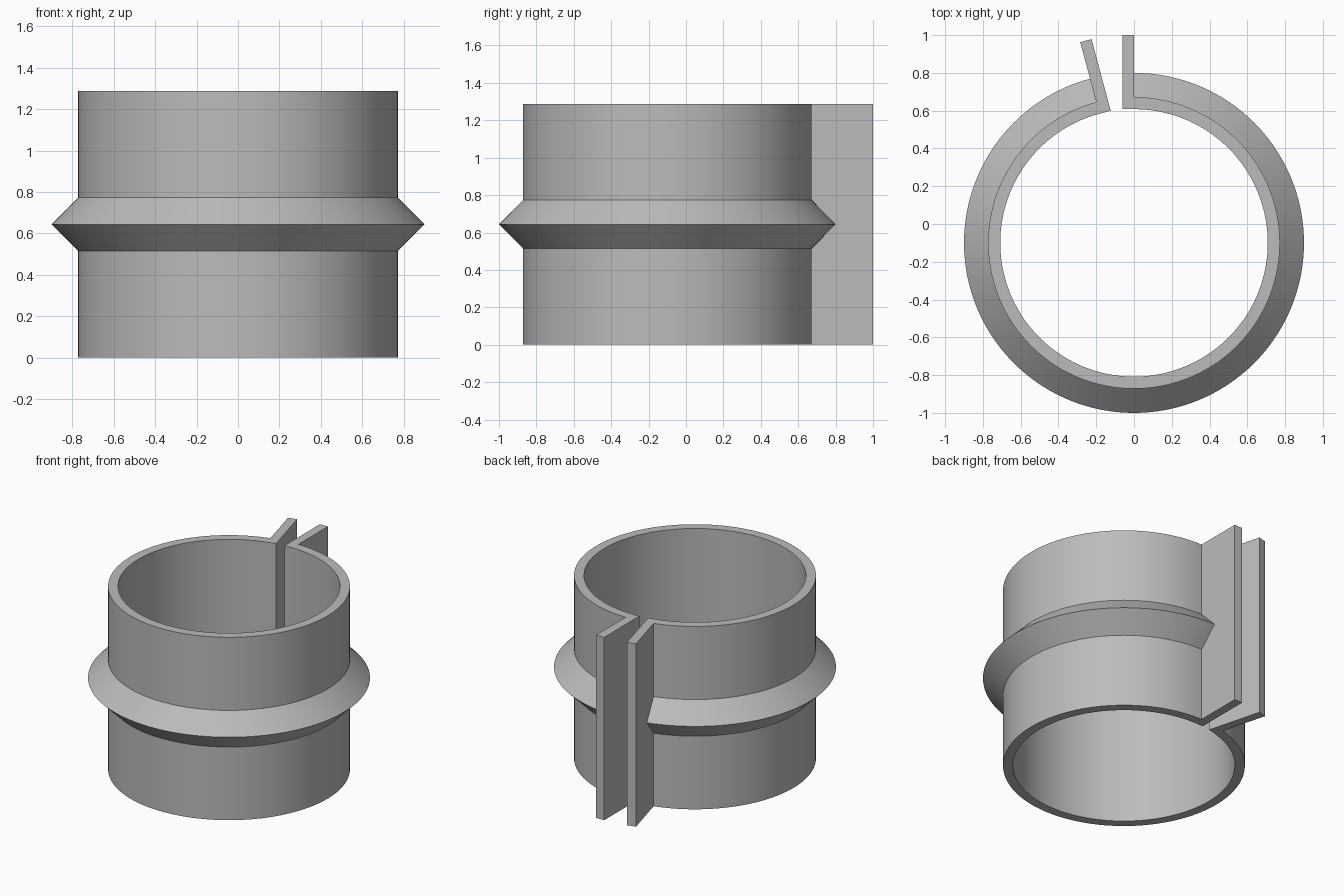
import bpy
import bmesh
from math import radians
from mathutils import Matrix, Vector

cube = bpy.data.objects.get("Cube")
if cube:
    bpy.data.objects.remove(cube, do_unlink=True)

CENTRE = Vector((0, -0.1, 0))
INNER, OUTER, RIDGE, TAB_END = 0.708, 0.772, 0.9, 1.1
HEIGHT, RIDGE_HALF, TAB_THICK = 1.288, 0.129, 0.062
GAP = radians(15)

grey = bpy.data.materials.new("plain grey")
grey.use_nodes = True
colour = (0.5, 0.5, 0.5, 1)
grey.diffuse_color = colour
grey.node_tree.nodes["Principled BSDF"].inputs["Base Color"].default_value = colour


def finish(name, bm):
    bmesh.ops.recalc_face_normals(bm, faces=bm.faces)
    mesh = bpy.data.meshes.new(name)
    bm.to_mesh(mesh)
    bm.free()
    mesh.materials.append(grey)
    obj = bpy.data.objects.new(name, mesh)
    obj.location = CENTRE
    bpy.context.collection.objects.link(obj)
    return obj


# Split sleeve with its V-shaped ridge, swept clockwise from the back
mid = HEIGHT / 2
profile = [(INNER, 0), (OUTER, 0), (OUTER, mid - RIDGE_HALF), (RIDGE, mid),
           (OUTER, mid + RIDGE_HALF), (OUTER, HEIGHT), (INNER, HEIGHT)]
bm = bmesh.new()
start = bm.faces.new([bm.verts.new((0, r, z)) for r, z in profile])
edges = list(start.edges)
swept = bmesh.ops.spin(bm, geom=list(start.verts) + edges, cent=(0, 0, 0),
                       axis=(0, 0, -1), angle=radians(360) - GAP, steps=138)
bmesh.ops.contextual_create(
    bm, geom=[e for e in swept["geom_last"] if isinstance(e, bmesh.types.BMEdge)])
sleeve = finish("split_sleeve", bm)
bpy.ops.object.select_all(action="DESELECT")
sleeve.select_set(True)
bpy.context.view_layer.objects.active = sleeve
bpy.ops.object.shade_smooth_by_angle(angle=radians(30))


# Clamping tabs, each standing in the gap against one end of the sleeve
def tab(name, side, turn):
    bm = bmesh.new()
    bmesh.ops.create_cube(bm, size=1)
    bmesh.ops.scale(bm, vec=(TAB_THICK, TAB_END - INNER, HEIGHT), verts=bm.verts)
    bmesh.ops.translate(bm, verts=bm.verts,
                        vec=(side * TAB_THICK / 2, (TAB_END + INNER) / 2, mid))
    bmesh.ops.rotate(bm, verts=bm.verts, cent=(0, 0, 0),
                     matrix=Matrix.Rotation(turn, 3, "Z"))
    finish(name, bm)


tab("left_tab", -1, 0)
tab("right_tab", 1, GAP)
